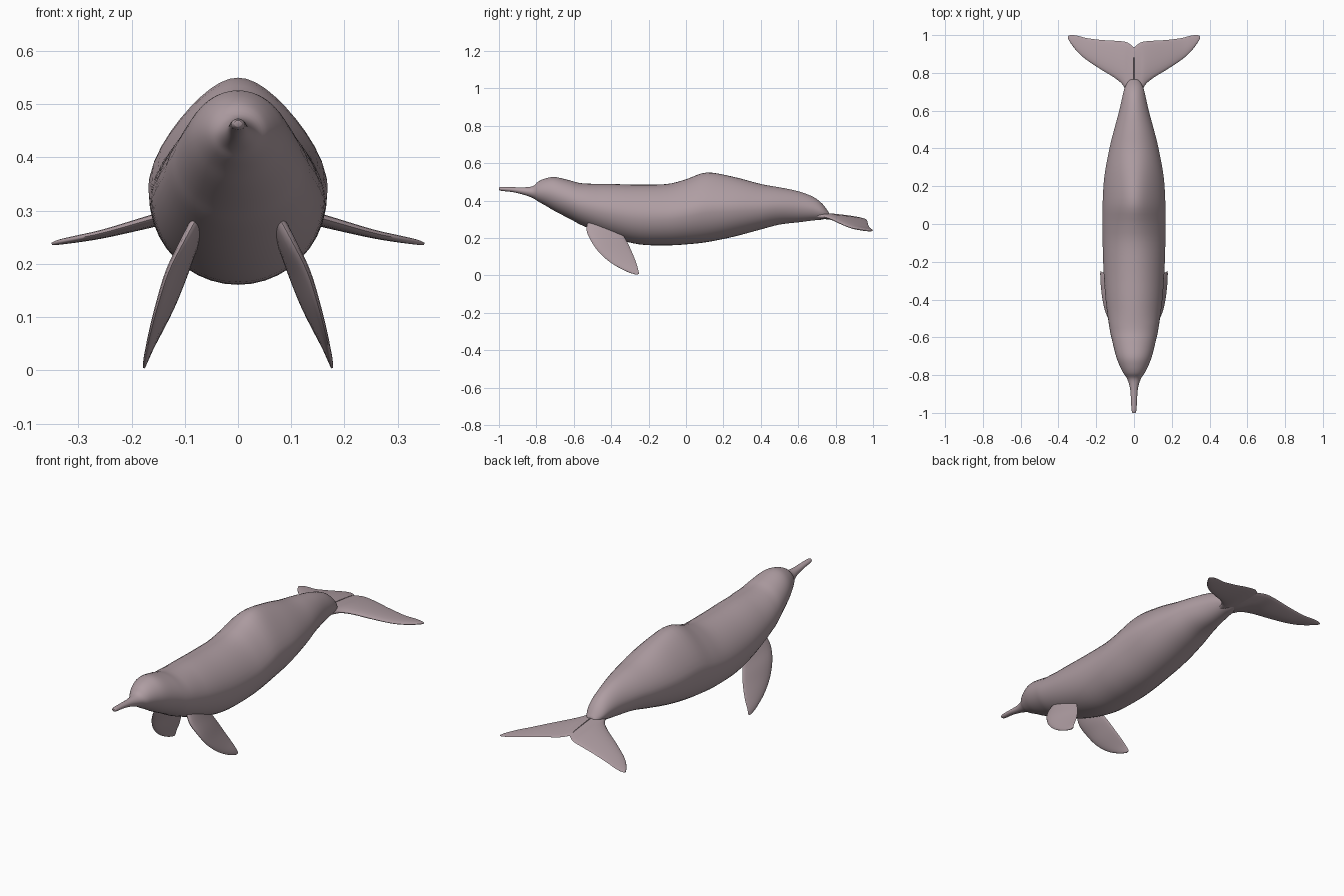
import bpy, bmesh, math
from mathutils import Vector

if "Cube" in bpy.data.objects:
    bpy.data.objects.remove(bpy.data.objects["Cube"])

skin = bpy.data.materials.new("pinkish grey skin")
skin.diffuse_color = (0.43, 0.34, 0.365, 1)
skin.use_nodes = True
skin.node_tree.nodes["Principled BSDF"].inputs["Base Color"].default_value = skin.diffuse_color


def smooth_rows(rows, steps):
    """Catmull-Rom interpolation through rows of numbers."""
    out = []
    for i in range(len(rows) - 1):
        p0, p1 = rows[max(i - 1, 0)], rows[i]
        p2, p3 = rows[i + 1], rows[min(i + 2, len(rows) - 1)]
        for s in range(steps):
            t = s / steps
            out.append([0.5 * (2 * b + (c - a) * t + (2 * a - 5 * b + 4 * c - d) * t * t
                               + (3 * b - a - 3 * c + d) * t ** 3)
                        for a, b, c, d in zip(p0, p1, p2, p3)])
    out.append(list(rows[-1]))
    return out


def loft(name, rings):
    """Skin closed rings of points and cap both ends."""
    bm = bmesh.new()
    loops = [[bm.verts.new(p) for p in ring] for ring in rings]
    n = len(loops[0])
    for a, b in zip(loops, loops[1:]):
        for i in range(n):
            bm.faces.new((a[i], a[(i + 1) % n], b[(i + 1) % n], b[i]))
    bm.faces.new(loops[0])
    bm.faces.new(loops[-1])
    bmesh.ops.recalc_face_normals(bm, faces=bm.faces)
    mesh = bpy.data.meshes.new(name)
    bm.to_mesh(mesh)
    bm.free()
    mesh.materials.append(skin)
    obj = bpy.data.objects.new(name, mesh)
    bpy.context.collection.objects.link(obj)
    bpy.ops.object.select_all(action='DESELECT')
    obj.select_set(True)
    bpy.context.view_layer.objects.active = obj
    bpy.ops.object.shade_smooth_by_angle(angle=math.radians(60))
    return obj


# Body with beak, melon and low dorsal ridge: y, top, bottom, half width
stations = [
    (-1.00, .470, .458, .007), (-.985, .473, .452, .013), (-.93, .472, .446, .016),
    (-.87, .471, .432, .021), (-.82, .477, .414, .036), (-.79, .502, .395, .056),
    (-.75, .519, .373, .076), (-.70, .526, .343, .095), (-.62, .508, .302, .115),
    (-.55, .492, .265, .130), (-.40, .489, .205, .150), (-.25, .485, .166, .161),
    (-.10, .489, .161, .166), (0, .514, .166, .168), (.11, .550, .178, .166),
    (.25, .528, .206, .157), (.40, .489, .246, .130), (.50, .471, .272, .105),
    (.60, .450, .284, .078), (.68, .420, .294, .060), (.73, .382, .299, .046),
    (.765, .335, .309, .022)]
rings = []
for y, top, bot, hw in smooth_rows(stations, 4):
    mid = bot + (top - bot) * 0.5
    pinch = 0.12 + 0.25 * math.exp(-((y - 0.13) / 0.2) ** 2)
    if y < -0.5:
        pinch *= 0.4
    ring = []
    for k in range(40):
        a = math.tau * k / 40
        s = math.sin(a)
        x = hw * math.cos(a) * (1 - pinch * max(s, 0) ** 1.2)
        ring.append((x, y, mid + (top - bot) / 2 * s))
    rings.append(ring)
loft("body", rings)


def fin(name, rows, side):
    """Lens-shaped sections; row = leading xyz, trailing xyz, thickness."""
    rows = smooth_rows(rows, 5)
    mids = [(Vector(r[:3]) + Vector(r[3:6])) / 2 for r in rows]
    rings = []
    for i, r in enumerate(rows):
        lead, trail = Vector(r[:3]), Vector(r[3:6])
        span = mids[min(i + 1, len(mids) - 1)] - mids[max(i - 1, 0)]
        normal = (trail - lead).cross(span).normalized()
        ring = []
        for k in range(20):
            a = math.tau * k / 20
            u = 0.5 - 0.5 * math.cos(a)
            h = math.sin(a) * (1.15 - 0.6 * u) * r[6] / 2
            p = lead.lerp(trail, u) + normal * h
            ring.append((p.x * side, p.y, p.z))
        rings.append(ring)
    loft(name, rings)


# Pectoral flippers, sweeping down and back
flipper = [
    (.070, -.520, .300, .070, -.360, .265, .030),
    (.100, -.532, .245, .085, -.335, .215, .032),
    (.130, -.508, .185, .100, -.310, .170, .030),
    (.151, -.462, .120, .120, -.287, .120, .025),
    (.166, -.395, .063, .145, -.267, .070, .018),
    (.174, -.320, .022, .166, -.256, .033, .012),
    (.177, -.268, .004, .176, -.250, .008, .005)]

# Tail flukes, drooping slightly towards the tips
plan = [
    (0, .640, .935, .030, .000), (.03, .665, .958, .032, .000),
    (.055, .730, .966, .032, .000), (.10, .772, .970, .028, .000),
    (.17, .815, .974, .024, -.002), (.25, .868, .984, .018, -.004),
    (.30, .912, .997, .015, -.002), (.335, .957, 1.0, .011, .000),
    (.350, .983, .994, .005, .000)]
fluke = []
for x, y0, y1, thick, dz in plan:
    z = .318 - .23 * x + dz
    fluke.append((x, y0, z + .010 * (1 - x / .35), x, y1, z - .010 * (1 - x / .35), thick))

for side, label in ((1, "right"), (-1, "left")):
    fin(label + "_flipper", flipper, side)
    fin(label + "_tail_fluke", fluke, side)
